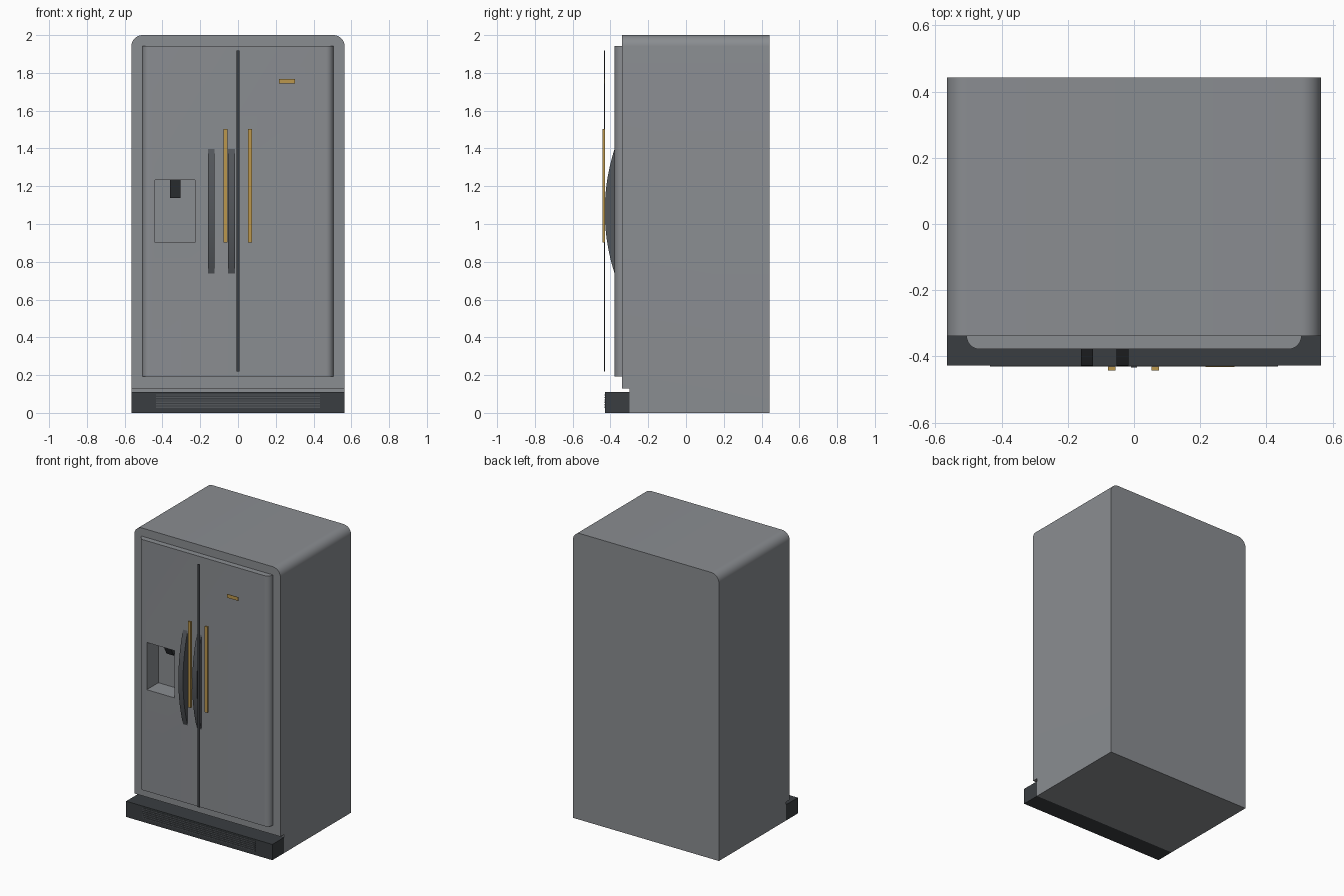
import bpy, bmesh, math
from mathutils import Vector

if "Cube" in bpy.data.objects:
    bpy.data.objects.remove(bpy.data.objects["Cube"])


def material(name, color):
    m = bpy.data.materials.new(name)
    m.diffuse_color = (*color, 1)
    m.use_nodes = True
    m.node_tree.nodes["Principled BSDF"].inputs["Base Color"].default_value = m.diffuse_color
    return m


STEEL = material("brushed_steel", (0.255, 0.267, 0.284))
DARK = material("dark_plastic", (0.042, 0.048, 0.053))
MID = material("handle_grey", (0.088, 0.095, 0.105))
GOLD = material("brass", (0.5, 0.31, 0.075))


def prism(name, pts, axis, lo, hi, mat, smooth=False):
    """Extrude a 2D outline along an axis between lo and hi."""
    place = {'x': lambda a, b, t: (t, a, b),
             'y': lambda a, b, t: (a, t, b),
             'z': lambda a, b, t: (a, b, t)}[axis]
    bm = bmesh.new()
    face = bm.faces.new([bm.verts.new(place(a, b, lo)) for a, b in pts])
    ext = bmesh.ops.extrude_face_region(bm, geom=[face])
    verts = [g for g in ext['geom'] if isinstance(g, bmesh.types.BMVert)]
    bmesh.ops.translate(bm, verts=verts, vec=Vector(place(0, 0, hi - lo)))
    bmesh.ops.recalc_face_normals(bm, faces=bm.faces[:])
    me = bpy.data.meshes.new(name)
    bm.to_mesh(me)
    bm.free()
    ob = bpy.data.objects.new(name, me)
    bpy.context.collection.objects.link(ob)
    me.materials.append(mat)
    if smooth:
        shade(ob)
    return ob


def shade(ob):
    bpy.ops.object.select_all(action='DESELECT')
    ob.select_set(True)
    bpy.context.view_layer.objects.active = ob
    bpy.ops.object.shade_smooth_by_angle(angle=math.radians(30))


def box(name, x0, x1, y0, y1, z0, z1, mat):
    return prism(name, [(x0, y0), (x1, y0), (x1, y1), (x0, y1)], 'z', z0, z1, mat)


def arc(cx, cy, r, start, end, n=10):
    return [(cx + r * math.cos(math.radians(start + (end - start) * i / n)),
             cy + r * math.sin(math.radians(start + (end - start) * i / n)))
            for i in range(n + 1)]


def cut(ob, cutter):
    m = ob.modifiers.new("cut", 'BOOLEAN')
    m.operation = 'DIFFERENCE'
    m.solver = 'EXACT'
    m.object = cutter
    bpy.context.view_layer.objects.active = ob
    bpy.ops.object.modifier_apply(modifier=m.name)


# Cabinet with rounded top corners
W, R = 0.565, 0.06
cabinet = prism("cabinet", [(-W, 0), (W, 0)] + arc(W - R, 2 - R, R, 0, 90)
                + arc(-W + R, 2 - R, R, 90, 180), 'y', -0.338, 0.443, STEEL)

# Door slab with rounded front edges
r = 0.04
door = prism("door_panel", [(0.506, -0.333), (-0.506, -0.333)]
             + arc(-0.506 + r, -0.338, r, 180, 270)
             + arc(0.506 - r, -0.338, r, 270, 360), 'z', 0.193, 1.943, STEEL)

# Toe notch and dispenser recess
notch = box("notch_cutter", -0.7, 0.7, -0.5, -0.298, -0.1, 0.13, STEEL)
recess = box("recess_cutter", -0.44, -0.228, -0.6, -0.25, 0.903, 1.233, STEEL)
cut(cabinet, notch)
cut(cabinet, recess)
cut(door, recess)
for c in (notch, recess):
    bpy.data.objects.remove(c)
shade(cabinet)
shade(door)

# Dispenser nozzle, tapering downward
prism("dispenser_nozzle", [(-0.325, 1.233), (-0.25, 1.233), (-0.25, 1.165), (-0.275, 1.138)],
      'x', -0.36, -0.305, DARK)

# Plinth and grille slats
box("plinth", -W, W, -0.428, -0.298, 0, 0.11, DARK)
for i in range(6):
    z = 0.027 + i * 0.013
    box(f"grille_slat_{i + 1}", -0.435, 0.435, -0.431, -0.425, z, z + 0.006, MID)

# Dark strip between the doors
box("door_gap_strip", -0.009, 0.009, -0.433, -0.430, 0.22, 1.918, DARK)

# Bowed handles, a circular segment in side view
half, sag = 0.33, 0.052
rad = (half ** 2 + sag ** 2) / (2 * sag)
ang = math.degrees(math.asin(half / rad))
bow = arc(-0.378 - sag + rad, 1.068, rad, 180 - ang, 180 + ang, 24)
for side, x0 in (("left", -0.16), ("right", -0.053)):
    prism(f"bowed_handle_{side}", bow, 'x', x0, x0 + 0.036, MID, smooth=True)

# Brass bars and badge plate
for side, x in (("left", -0.067), ("right", 0.064)):
    box(f"brass_bar_{side}", x - 0.011, x + 0.011, -0.443, -0.430, 0.903, 1.503, GOLD)
box("badge_plate", 0.216, 0.303, -0.432, -0.429, 1.743, 1.768, GOLD)
